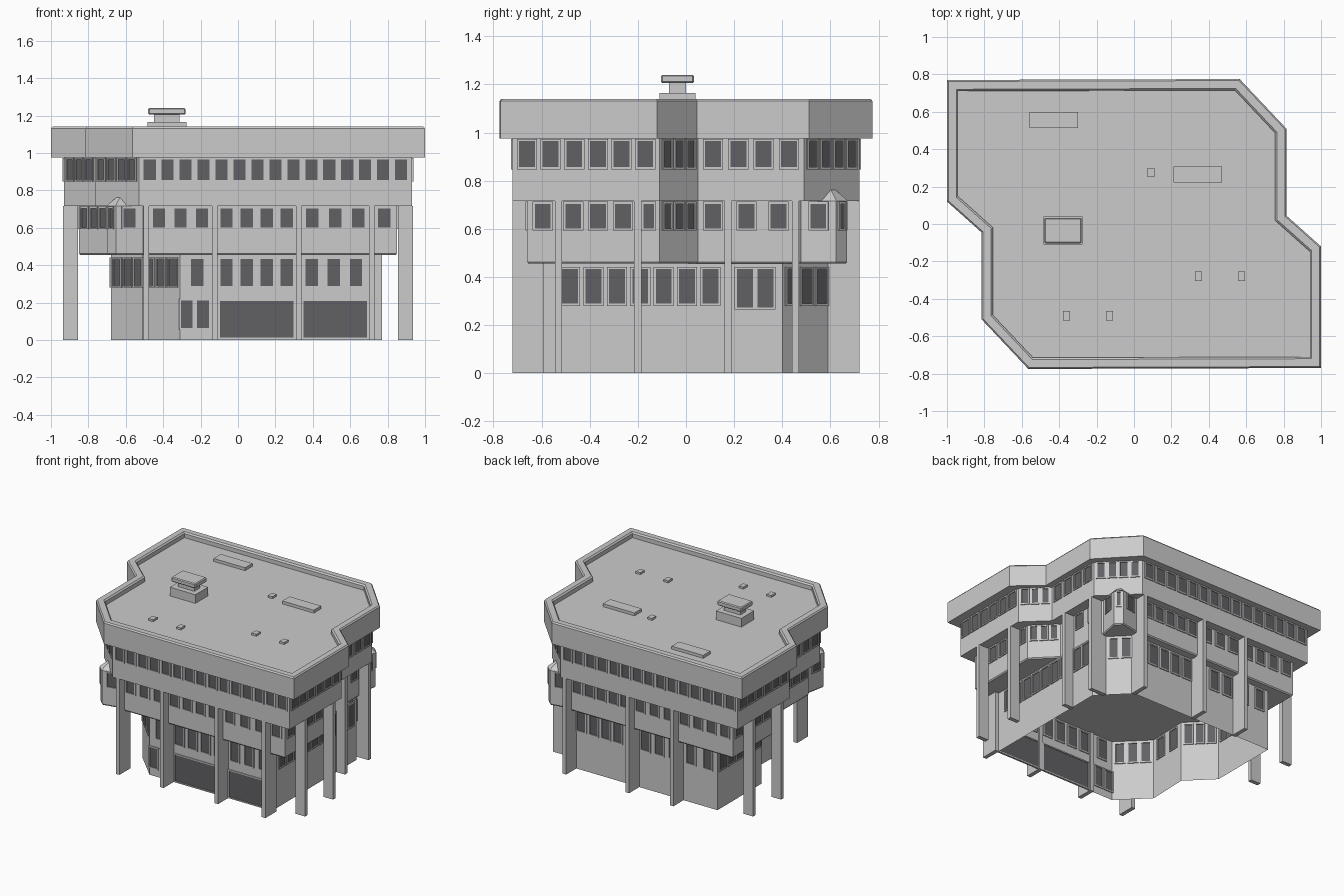
import bpy, bmesh, math
from mathutils import Vector as V

if "Cube" in bpy.data.objects:
    bpy.data.objects.remove(bpy.data.objects["Cube"])

glass = bpy.data.materials.new("dark_glass")
glass.diffuse_color = (0.12, 0.12, 0.13, 1)
glass.use_nodes = True
glass.node_tree.nodes["Principled BSDF"].inputs["Base Color"].default_value = glass.diffuse_color


def finish(name, bm, mats=()):
    me = bpy.data.meshes.new(name)
    bm.normal_update()
    bm.to_mesh(me)
    bm.free()
    for m in mats:
        me.materials.append(m)
    ob = bpy.data.objects.new(name, me)
    bpy.context.collection.objects.link(ob)
    return ob


def loft(bm, rings):
    """Bridge a list of (2D outline, z) rings; return the vertex rings."""
    vs = [[bm.verts.new((p[0], p[1], z)) for p in pts] for pts, z in rings]
    for a, b in zip(vs, vs[1:]):
        n = len(a)
        for i in range(n):
            j = (i + 1) % n
            bm.faces.new((a[i], a[j], b[j], b[i]))
    return vs


def prism(name, rings, bottom=True, top=True):
    bm = bmesh.new()
    vs = loft(bm, rings)
    if bottom:
        bm.faces.new(vs[0][::-1])
    if top:
        bm.faces.new(vs[-1])
    return finish(name, bm)


def box(name, x0, x1, y0, y1, z0, z1):
    return prism(name, [([(x0, y0), (x1, y0), (x1, y1), (x0, y1)], z) for z in (z0, z1)])


def offset(pts, d):
    """Inset a counter-clockwise outline by d."""
    out = []
    for i, p in enumerate(pts):
        a = (p - pts[i - 1]).normalized()
        b = (pts[(i + 1) % len(pts)] - p).normalized()
        na, nb = V((-a.y, a.x)), V((-b.y, b.x))
        out.append(p + (na + nb) * d / (1 + na.dot(nb)))
    return out


def outline(*half):
    """Complete an outline with its half-turn copy."""
    h = [V(p) for p in half]
    return h + [-p for p in h]


def window(bm, c, d, w, z0, z1):
    """Raised frame with glass set back, on a wall running along d."""
    n, cz, h = V((d.y, -d.x)), (z0 + z1) / 2, z1 - z0
    rings = []
    for inset, out in ((0, 0), (0, .007), (.009, .007), (.009, .001)):
        a, b = w / 2 - inset, h / 2 - inset
        ring = []
        for s, t in ((-1, -1), (1, -1), (1, 1), (-1, 1)):
            p = c + d * a * s + n * out
            ring.append(bm.verts.new((p.x, p.y, cz + b * t)))
        rings.append(ring)
    for r, q in zip(rings, rings[1:]):
        for i in range(4):
            j = (i + 1) % 4
            bm.faces.new((r[i], r[j], q[j], q[i]))
    bm.faces.new(rings[-1]).material_index = 1


def row(bm, p, q, z0, z1, fins=(), inside=False):
    """Row of windows from p to q, grouped between fins."""
    L, d = (q - p).length, (q - p).normalized()
    diagonal = min(abs(d.x), abs(d.y)) > .3
    cuts = [0, L]
    for f in fins:
        t = (f - p).dot(d)
        if .03 < t < L - .03 and (f - p - d * t).length < .12 and not diagonal:
            cuts.append(t)
    cuts.sort()
    for a, b in zip(cuts, cuts[1:]):
        n = int((b - a - .02) / (.066 if diagonal else .094))
        if not fins and not diagonal:
            n = round((b - a) / .1)
        if n == 0 and b - a > .06:
            n = 1
        for k in range(n):
            pitch = (b - a - .02) / n
            c = p + d * (a + .01 + pitch * (k + .5))
            for s in (1, -1) if inside else (1,):
                window(bm, c, d * s, min(.084, pitch * .86), z0, z1)


# Outlines of the roof and the floors
roof = outline((1, -.77), (1, -.12), (.815, .045), (.815, .51), (.565, .775))
top_pts = outline((.93, -.72), (.93, -.11), (.765, .05), (.765, .49), (.53, .72))
mid_base = outline((.85, -.66), (.85, -.11), (.69, .05), (.69, .46), (.49, .66))

# Middle floor has a bay on each chamfered corner
mid_pts, bays = [], []
for i, p in enumerate(mid_base):
    mid_pts.append(p)
    if i in (3, 8):
        q = mid_base[(i + 1) % 10]
        c, d = (p + q) / 2, (q - p).normalized()
        n = V((d.y, -d.x))
        loc = lambda u, o: c + d * u + n * o
        mid_pts += [loc(-.115, 0), loc(-.033, .122), loc(.033, .122), loc(.115, 0)]
        bays.append([loc(-.09, .04), loc(-.035, .127), loc(.035, .127), loc(.09, .04), loc(0, .04)])

ground = [V(p) for p in ((-.31, -.6), (.7, -.6), (.7, .4), (.5, .6), (-.68, .6),
                         (-.68, .08), (-.5, -.1), (-.51, -.4))]

# Main volumes; ground floor walls are open underneath
prism("ground_floor_walls", [(ground, 0), (ground, .456)], False, False)
# Left foot of the chamfered corner
prism("middle_floor", [(offset(mid_pts, .006), .455), (mid_pts, .463), (mid_pts, .715)])
prism("top_floor", [(top_pts, .715), (top_pts, .976)])
prism("roof_parapet", [(roof, .975), (roof, 1.13), (offset(roof, .008), 1.14),
                       (offset(roof, .05), 1.14), (offset(roof, .06), 1.13),
                       (offset(roof, .06), 1.10)])

# Pointed bay roofs
bm = bmesh.new()
for b in bays:
    v = [bm.verts.new((p.x, p.y, .715)) for p in b[:4]]
    apex = bm.verts.new((b[4].x, b[4].y, .79))
    for i in range(3):
        bm.faces.new((v[i], v[i + 1], apex))
    bm.faces.new(v[::-1])
finish("bay_roofs", bm)

# Vertical fins: front, back and sides
t = .015
fins = []


def fin(name, x0, x1, y0, y1):
    box(name, x0, x1, y0, y1, 0, .716)
    fins.append(V(((x0 + x1) / 2, (y0 + y1) / 2)))


for x in (-.49, -.125, .325, .715):
    fin("front_fin", x - t, x + t, -.72, -.59)
for x in (.5, -.02, -.385):
    fin("back_fin", x - t, x + t, .59, .72)
for y in (-.53, -.2):
    fin("right_fin", .855, .935, y - t, y + t)
    fin("left_fin", -.935, -.855, -y - t, -y + t)
fin("right_inner_fin", .69, .77, .175 - t, .175 + t)
fin("right_corner_fin", .64, .77, .455 - t, .455 + t)

# Windows of the two upper floors
for name, pts, z0, z1, cuts in (("top_floor_windows", top_pts, .847, .974, ()),
                                ("middle_floor_windows", mid_pts, .592, .713, fins)):
    bm = bmesh.new()
    for i, p in enumerate(pts):
        row(bm, p, pts[(i + 1) % len(pts)], z0, z1, cuts)
    finish(name, bm, (None, glass))

# Ground floor windows seen from both sides, side opening, shopfront and doors
bm = bmesh.new()
for i, p in enumerate(ground):
    q = ground[(i + 1) % len(ground)]
    if i == 1:
        p, q = V((.7, -.54)), V((.7, .16))
    row(bm, p, q, .28, .442, fins, True)
for s in (1, -1):
    for y in (.245, .33):
        window(bm, V((.7, y)), V((0, s)), .085, .265, .442)
    for x, w in ((.1, .41), (.52, .36)):
        window(bm, V((x, -.6)), V((s, 0)), w, .003, .217)
    for x in (-.275, -.187):
        window(bm, V((x, -.6)), V((s, 0)), .08, .055, .22)
finish("ground_floor_windows", bm, (None, glass))

# Rooftop hatches and vents
for x, y in ((-.43, .555), (.34, .265)):
    box("roof_hatch", x - .13, x + .13, y - .043, y + .043, 1.095, 1.122)
for x, y in ((.09, .275), (.345, -.28), (.575, -.28), (-.36, -.49), (-.13, -.49)):
    box("roof_vent", x - .019, x + .019, y - .025, y + .025, 1.095, 1.115)

# Rooftop ventilation tower
cx, cy = -.38, -.035
for name, w, d, z0, z1 in (("tower_base", .105, .075, 1.095, 1.165),
                           ("tower_neck", .068, .035, 1.16, 1.21),
                           ("tower_cap", .1, .068, 1.205, 1.24)):
    ob = box(name, cx - w, cx + w, cy - d, cy + d, z0, z1)
    if name == "tower_cap":
        m = ob.modifiers.new("bevel", "BEVEL")
        m.width, m.segments = .006, 1
